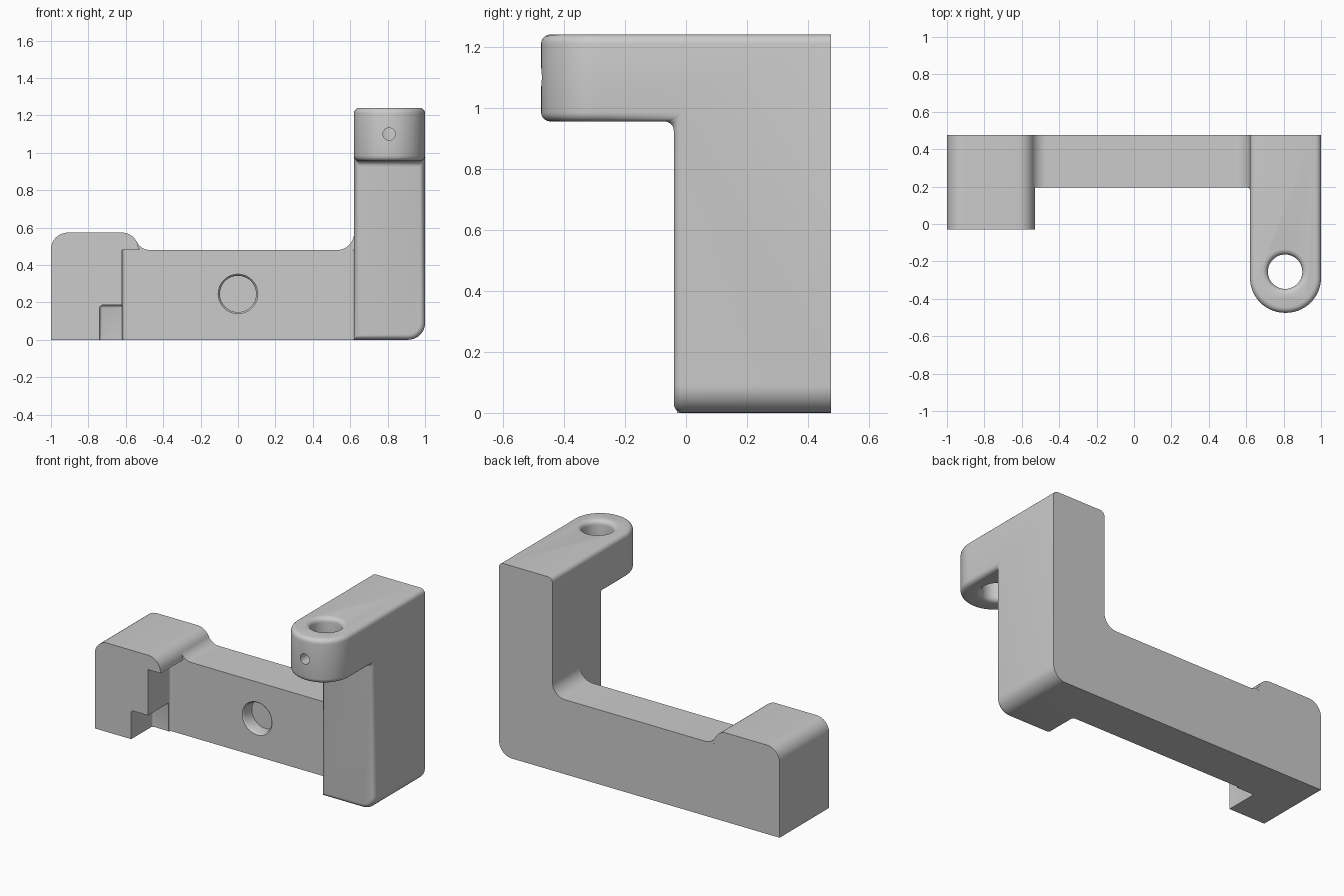
import bpy, bmesh
from math import cos, sin, pi, radians
from mathutils import Matrix, Vector

cube = bpy.data.objects.get("Cube")
if cube:
    bpy.data.objects.remove(cube, do_unlink=True)

BACK, RAIL_FRONT = 0.475, 0.195

grey = bpy.data.materials.new("plain grey")
grey.use_nodes = True
COLOUR = (0.6, 0.6, 0.6, 1)
grey.diffuse_color = COLOUR
grey.node_tree.nodes["Principled BSDF"].inputs["Base Color"].default_value = COLOUR


def arc(cx, cz, r, start, end, n=10):
    """Points on an arc, angles in degrees."""
    angles = [radians(start + (end - start) * i / n) for i in range(n + 1)]
    return [(cx + r * cos(a), cz + r * sin(a)) for a in angles]


def prism(points, place, low, high):
    """Extrude a closed outline; place maps (u, v, depth) to a 3D point."""
    bm = bmesh.new()
    face = bm.faces.new([bm.verts.new(place(u, v, low)) for u, v in points])
    new = bmesh.ops.extrude_face_region(bm, geom=[face])["geom"]
    move = Vector(place(0, 0, high)) - Vector(place(0, 0, low))
    bmesh.ops.translate(bm, vec=move, verts=[g for g in new if isinstance(g, bmesh.types.BMVert)])
    bmesh.ops.recalc_face_normals(bm, faces=bm.faces)
    return bm


def along_y(u, v, d):
    return (u, d, v)


def along_x(u, v, d):
    return (d, u, v)


def along_z(u, v, d):
    return (u, v, d)


def round_edges(bm, test, radius, segments):
    """Fillet the edges whose two end points pass the test."""
    edges = [e for e in bm.edges if test(e.verts[0].co, e.verts[1].co)
             and e.calc_face_angle(0) > radians(30)]
    bmesh.ops.bevel(bm, geom=edges, offset=radius, offset_type='OFFSET', segments=segments,
                    profile=0.5, affect='EDGES', clamp_overlap=True)


def finish(bm, name):
    bmesh.ops.recalc_face_normals(bm, faces=bm.faces)
    mesh = bpy.data.meshes.new(name)
    bm.to_mesh(mesh)
    bm.free()
    obj = bpy.data.objects.new(name, mesh)
    bpy.context.collection.objects.link(obj)
    mesh.materials.append(grey)
    return obj


def lathe(profile, matrix):
    """Solid of revolution from (radius, height) points."""
    bm = bmesh.new()
    verts = [bm.verts.new((r, 0, z)) for r, z in profile]
    edges = [bm.edges.new(pair) for pair in zip(verts, verts[1:])]
    bmesh.ops.spin(bm, geom=verts + edges, cent=(0, 0, 0), axis=(0, 0, 1),
                   angle=2 * pi, steps=48, use_duplicate=False)
    bmesh.ops.remove_doubles(bm, verts=bm.verts, dist=0.0001)
    bmesh.ops.transform(bm, matrix=matrix, verts=bm.verts)
    return bm


def cut(obj, bm):
    """Subtract a solid, apply the cut and drop the cutter."""
    cutter = finish(bm, "cutter")
    cutter.hide_render = True
    mod = obj.modifiers.new("cut", 'BOOLEAN')
    mod.operation, mod.solver, mod.object = 'DIFFERENCE', 'EXACT', cutter
    bpy.context.view_layer.objects.active = obj
    bpy.ops.object.modifier_apply(modifier=mod.name)
    bpy.data.objects.remove(cutter, do_unlink=True)


def smooth(obj):
    bpy.ops.object.select_all(action='DESELECT')
    obj.select_set(True)
    bpy.context.view_layer.objects.active = obj
    bpy.ops.object.shade_smooth_by_angle(angle=radians(30))


def facing_front(x, z, y):
    """Turns a lathe axis from z to -y."""
    return Matrix.Translation((x, y, z)) @ Matrix.Rotation(pi / 2, 4, 'X')


# Rail with coved ends and a blind round socket
outline = [(-0.62, 0), (0.62, 0), (0.62, 0.57)]
outline += arc(0.53, 0.57, 0.09, 0, -90)
outline += arc(-0.47, 0.56, 0.08, 270, 206)
outline += [(-0.53, 0.485), (-0.53, 0.48), (-0.62, 0.48)]
rail = finish(prism(outline, along_y, RAIL_FRONT, BACK), "rail")
socket = [(0, -0.085), (0.097, -0.085), (0.097, -0.012), (0.101, -0.004), (0.106, 0), (0.106, 0.1), (0, 0.1)]
cut(rail, lathe(socket, facing_front(0, 0.245, RAIL_FRONT)))

# Small upright coves where the rail meets its ends
for side, name in ((-1, "right_cove"), (1, "left_cove")):
    bend = arc(side * 0.605, RAIL_FRONT - 0.015, 0.015, 90, 90 - side * 90, 4)
    shape = bend + [(side * 0.62, RAIL_FRONT)]
    smooth(finish(prism(shape, along_z, 0, 0.48), name))

# Jaw block with rounded top, overhanging lip and lower notch
outline = [(-1, 0), (-0.62, 0), (-0.62, 0.48), (-0.53, 0.48)]
outline += arc(-0.62, 0.485, 0.088, 0, 90)
outline += arc(-0.91, 0.483, 0.09, 90, 180)
jaw = finish(prism(outline, along_y, -0.03, BACK), "jaw")
notch = prism([(-0.74, -0.1), (-0.5, -0.1), (-0.5, 0.185), (-0.74, 0.185)], along_y, -0.2, 0.185)
round_edges(notch, lambda a, b: True, 0.015, 3)
cut(jaw, notch)

# Upright leg and forward arm with a round nose
LEFT, RIGHT, FOOT, NOSE = 0.62, 1.0, -0.04, -0.475
outline = [(BACK, 0), (BACK, 1.24), (NOSE, 1.24), (NOSE, 0.955), (FOOT, 0.955), (FOOT, 0)]
bm = prism(outline, along_x, LEFT, RIGHT)
round_edges(bm, lambda a, b: max(a.y, b.y) < NOSE + 0.01 and abs(a.x - b.x) < 0.01, 0.188, 14)
round_edges(bm, lambda a, b: max(a.z, b.z) < 0.01 and min(a.x, b.x) > RIGHT - 0.01, 0.09, 10)


def soft_edge(a, b):
    on_back = min(a.y, b.y) > BACK - 0.01 and abs(a.y - b.y) < 0.01
    at_rail = max(a.z, b.z) < 0.01 and max(a.x, b.x) < LEFT + 0.01
    return not on_back and not at_rail


round_edges(bm, soft_edge, 0.03, 5)
arm = finish(bm, "arm")

# Vertical bore with flared mouths, and a screw hole in the nose
BORE, FLARE = 0.092, 0.03
bore = [(0, 0.8), (BORE + FLARE, 0.8)]
bore += arc(BORE + FLARE, 0.955 + FLARE, FLARE, 270, 180, 5)
bore += arc(BORE + FLARE, 1.24 - FLARE, FLARE, 180, 90, 5)
bore += [(BORE + FLARE, 1.4), (0, 1.4)]
cut(arm, lathe(bore, Matrix.Translation((0.808, -0.255, 0))))
screw = [(0, 0), (0.033, 0), (0.033, 0.35), (0, 0.35)]
cut(arm, lathe(screw, facing_front(0.808, 1.1, -0.25)))

for part in (rail, jaw, arm):
    smooth(part)
